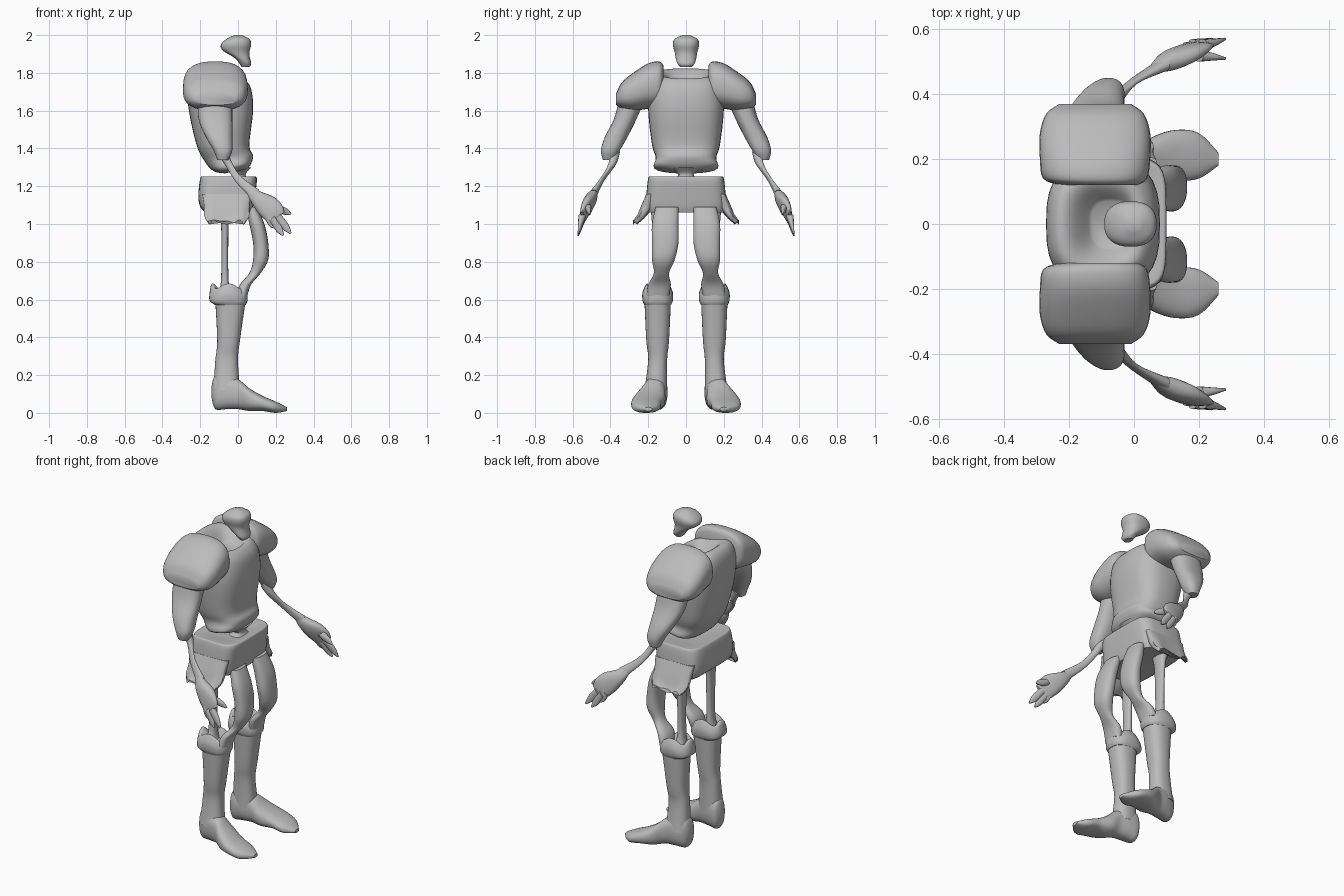
import bpy, bmesh, math
from mathutils import Vector

cube = bpy.data.objects.get("Cube")
if cube:
    bpy.data.objects.remove(cube, do_unlink=True)

grey = (.5, .5, .5, 1)
clay = bpy.data.materials.new("clay grey")
clay.use_nodes = True
clay.diffuse_color = grey
clay.node_tree.nodes["Principled BSDF"].inputs["Base Color"].default_value = grey

# Directions spanning the cross-section of a part
X, Y, Z = Vector((1, 0, 0)), Vector((0, 1, 0)), Vector((0, 0, 1))
PLANES = {"level": (X, Y), "lengthwise": (X, Z), "crosswise": (Y, Z),
          "slanted": ((X + Z).normalized(), Y)}


def ring(x=0, y=0, z=0, long=0, broad=0, tilt=0):
    """One cross-section: centre, half sizes and tilt."""
    return (x, y, z, long, broad, tilt)


def blend(rings, steps):
    """Pass a smooth curve through the cross-sections."""
    padded = [rings[0], *rings, rings[-1]]
    for before, start, end, after in zip(padded, padded[1:], padded[2:], padded[3:]):
        for step in range(steps):
            t = step / steps
            yield [p + t * (q - p) + t * (1 - t) / 2 * ((1 - t) * (2 * p - q - o) + t * (2 * q - p - r))
                   for o, p, q, r in zip(before, start, end, after)]
    yield rings[-1]


def section_point(angle, power):
    """Point on a unit superellipse."""
    c, s = math.cos(angle), math.sin(angle)
    return (math.copysign(abs(c) ** (2 / power), c),
            math.copysign(abs(s) ** (2 / power), s))


def loft(name, rings, plane="level", power=2.4, mirror=True, ripple=0, ripples=4, sides=32):
    """Skin the cross-sections, optionally mirrored to the other side."""
    u, v = PLANES[plane]
    normal = u.cross(v)
    bm = bmesh.new()
    loops = []
    dense = list(blend(rings, steps=4))
    for index, (x, y, z, long, broad, tilt) in enumerate(dense):
        loop = []
        for side in range(sides):
            angle = math.tau * side / sides
            pu, pv = section_point(angle, power)
            wave = ripple * math.cos(ripples * angle) * index / len(dense)
            offset = u * pu * long + v * pv * broad + normal * (tilt * pu * long + wave)
            loop.append(bm.verts.new(Vector((x, y, z)) + offset))
        loops.append(loop)
    for low, high in zip(loops, loops[1:]):
        for i in range(sides):
            bm.faces.new((low[i - 1], low[i], high[i], high[i - 1]))
    bm.faces.new(loops[0])
    bm.faces.new(loops[-1])
    bmesh.ops.recalc_face_normals(bm, faces=bm.faces)
    mesh = bpy.data.meshes.new(name)
    bm.to_mesh(mesh)
    bm.free()
    mesh.materials.append(clay)
    mesh.shade_smooth()
    mesh.set_sharp_from_angle(angle=math.radians(50))
    part = bpy.data.objects.new(name, mesh)
    bpy.context.collection.objects.link(part)
    if mirror:
        modifier = part.modifiers.new("mirror", "MIRROR")
        modifier.use_axis = (False, True, False)
        modifier.use_mirror_merge = False


# Floating head with a narrow forward jaw
loft("head", mirror=False, rings=[
    ring(x=.04, z=1.83, long=.02, broad=.03),
    ring(x=.03, z=1.86, long=.04, broad=.05, tilt=-.3),
    ring(x=-.01, z=1.91, long=.07, broad=.06, tilt=-.1),
    ring(x=-.01, z=1.95, long=.08, broad=.07),
    ring(z=1.98, long=.06, broad=.06),
    ring(z=2, long=.02, broad=.02)])

# Barrel torso with a flared hem and a hollow collar
loft("torso", mirror=False, power=2.8, rings=[
    ring(x=-.01, z=1.28, long=.06, broad=.11, tilt=.2),
    ring(x=-.03, z=1.3, long=.1, broad=.17, tilt=.2),
    ring(x=-.05, z=1.35, long=.13, broad=.16, tilt=.1),
    ring(x=-.08, z=1.42, long=.14, broad=.18),
    ring(x=-.09, z=1.6, long=.17, broad=.2),
    ring(x=-.1, z=1.73, long=.17, broad=.19, tilt=-.1),
    ring(x=-.1, z=1.79, long=.14, broad=.16, tilt=-.2),
    ring(x=-.09, z=1.79, long=.1, broad=.12, tilt=-.2),
    ring(x=-.07, z=1.74, long=.06, broad=.07)])
loft("waist", mirror=False, rings=[
    ring(z=1.22, long=.07, broad=.09),
    ring(x=.01, z=1.26, long=.03, broad=.04),
    ring(x=.01, z=1.3, long=.06, broad=.09)])

# Broad rounded shoulder guards, skinned outwards
loft("shoulder_guards", plane="lengthwise", power=2.6, rings=[
    ring(x=-.11, y=.12, z=1.74, long=.12, broad=.1),
    ring(x=-.12, y=.14, z=1.74, long=.16, broad=.12),
    ring(x=-.12, y=.2, z=1.73, long=.17, broad=.12),
    ring(x=-.12, y=.28, z=1.7, long=.17, broad=.1),
    ring(x=-.12, y=.34, z=1.68, long=.15, broad=.07),
    ring(x=-.12, y=.37, z=1.66, long=.11, broad=.03)])

# Sleeves, thin forearms and palms
loft("upper_arms", rings=[
    ring(x=-.08, y=.41, z=1.34, long=.03, broad=.03),
    ring(x=-.08, y=.4, z=1.39, long=.05, broad=.05),
    ring(x=-.1, y=.37, z=1.46, long=.07, broad=.06),
    ring(x=-.12, y=.32, z=1.56, long=.09, broad=.06),
    ring(x=-.12, y=.28, z=1.68, long=.09, broad=.07)])
loft("forearms", plane="slanted", sides=16, rings=[
    ring(x=-.08, y=.38, z=1.38, long=.03, broad=.03),
    ring(x=-.05, y=.39, z=1.32, long=.02, broad=.02),
    ring(y=.44, z=1.24, long=.02, broad=.01),
    ring(x=.09, y=.49, z=1.16, long=.03, broad=.02)])
loft("palms", plane="slanted", sides=16, rings=[
    ring(x=.06, y=.48, z=1.18, long=.02, broad=.01),
    ring(x=.1, y=.5, z=1.14, long=.04, broad=.03),
    ring(x=.15, y=.52, z=1.1, long=.06, broad=.03),
    ring(x=.19, y=.54, z=1.06, long=.06, broad=.02),
    ring(x=.21, y=.55, z=1.03, long=.05, broad=.01)])

# Three fingers and a thumb, tapering from the palm
fingers = {
    "first_fingers": (Vector((.21, .55, 1.04)), Vector((.28, .57, .95))),
    "middle_fingers": (Vector((.18, .55, 1.03)), Vector((.24, .57, .94))),
    "last_fingers": (Vector((.16, .54, 1.04)), Vector((.19, .56, .98))),
    "thumbs": (Vector((.2, .52, 1.09)), Vector((.28, .51, 1.05)))}
for name, (root, tip) in fingers.items():
    loft(name, plane="slanted", sides=12, rings=[
        ring(*root, long=.02, broad=.02),
        ring(*root.lerp(tip, .6), long=.02, broad=.01),
        ring(*tip, long=.005, broad=.004)])

# Boxy hip armour with flared side flaps
loft("hip_armour", mirror=False, power=5, rings=[
    ring(x=-.05, z=1.06, long=.12, broad=.2),
    ring(x=-.06, z=1.09, long=.14, broad=.21),
    ring(x=-.06, z=1.15, long=.15, broad=.21),
    ring(x=-.05, z=1.24, long=.15, broad=.2),
    ring(x=-.05, z=1.25, long=.13, broad=.18),
    ring(x=-.04, z=1.24, long=.08, broad=.1)])
loft("hip_flaps", power=3.5, ripple=.014, ripples=6, rings=[
    ring(x=-.06, y=.19, z=1.16, long=.13, broad=.02),
    ring(x=-.06, y=.21, z=1.09, long=.12, broad=.03),
    ring(x=-.06, y=.24, z=1.04, long=.12, broad=.02),
    ring(x=-.06, y=.27, z=1.01, long=.1, broad=.01)])

# Bowed thigh plates in front and rods behind
loft("thigh_plates", rings=[
    ring(x=.07, y=.1, z=1.09, long=.03, broad=.06),
    ring(x=.1, y=.11, z=1, long=.04, broad=.07),
    ring(x=.12, y=.11, z=.9, long=.04, broad=.07),
    ring(x=.12, y=.12, z=.81, long=.04, broad=.06),
    ring(x=.09, y=.13, z=.74, long=.03, broad=.04),
    ring(x=.04, y=.14, z=.68, long=.03, broad=.06),
    ring(x=.02, y=.15, z=.62, long=.03, broad=.06)])
loft("thigh_rods", sides=16, rings=[
    ring(x=-.08, y=.13, z=1.08, long=.04, broad=.06),
    ring(x=-.07, y=.14, z=1, long=.02, broad=.04),
    ring(x=-.07, y=.14, z=.7, long=.02, broad=.03),
    ring(x=-.07, y=.15, z=.62, long=.04, broad=.05)])

# Knee cuffs with a scalloped rim, then the shins
loft("knee_cuffs", ripple=.022, rings=[
    ring(x=-.04, y=.15, z=.57, long=.08, broad=.07),
    ring(x=-.05, y=.15, z=.59, long=.1, broad=.08),
    ring(x=-.05, y=.15, z=.63, long=.1, broad=.08),
    ring(x=-.05, y=.15, z=.67, long=.09, broad=.06),
    ring(x=-.05, y=.15, z=.66, long=.07, broad=.05),
    ring(x=-.05, y=.15, z=.62, long=.04, broad=.03)])
loft("shins", rings=[
    ring(x=-.06, y=.16, z=.12, long=.07, broad=.06),
    ring(x=-.06, y=.15, z=.28, long=.06, broad=.05),
    ring(x=-.05, y=.15, z=.38, long=.06, broad=.06),
    ring(x=-.04, y=.15, z=.59, long=.08, broad=.07)])

# Pointed feet, skinned from heel to toe
loft("feet", plane="crosswise", rings=[
    ring(x=-.14, y=.15, z=.11, long=.02, broad=.03),
    ring(x=-.12, y=.15, z=.11, long=.05, broad=.09),
    ring(x=-.06, y=.16, z=.11, long=.06, broad=.09),
    ring(y=.17, z=.1, long=.06, broad=.08),
    ring(x=.06, y=.19, z=.07, long=.08, broad=.06),
    ring(x=.13, y=.21, z=.05, long=.08, broad=.04),
    ring(x=.2, y=.21, z=.03, long=.07, broad=.03),
    ring(x=.26, y=.2, z=.02, long=.02, broad=.01)])
